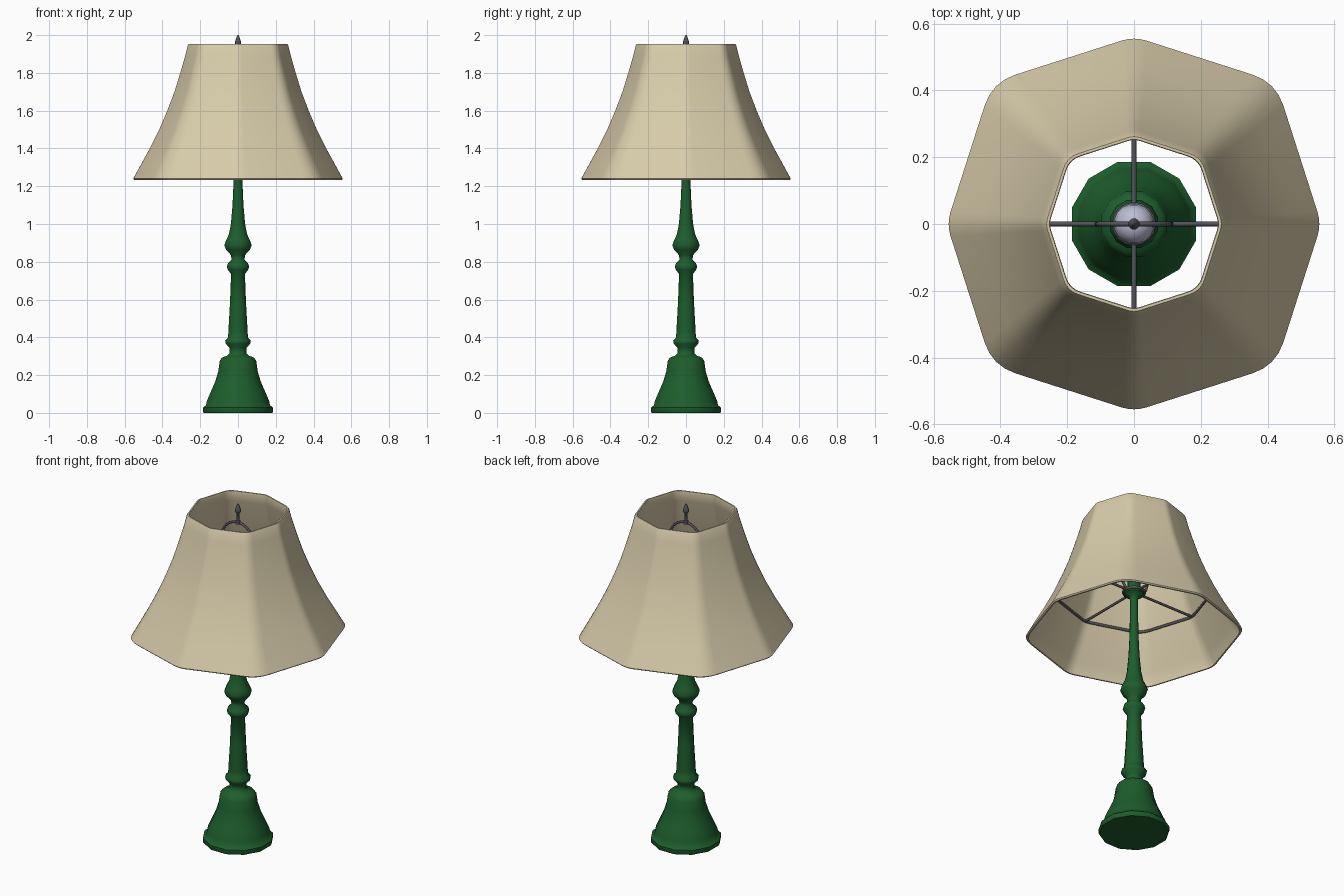
import bpy, bmesh
from math import sin, cos, pi, radians
from mathutils import Vector

if "Cube" in bpy.data.objects:
    bpy.data.objects.remove(bpy.data.objects["Cube"])


def material(name, rgb):
    m = bpy.data.materials.new(name)
    m.diffuse_color = (*rgb, 1)
    m.use_nodes = True
    m.node_tree.nodes["Principled BSDF"].inputs["Base Color"].default_value = m.diffuse_color
    return m


GREEN = material("green_enamel", (0.012, 0.11, 0.025))
CLOTH = material("cream_fabric", (0.68, 0.60, 0.40))
METAL = material("dark_metal", (0.09, 0.09, 0.10))
GLASS = material("bulb_glass", (0.50, 0.50, 0.66))


def finish(name, bm, mat, angle):
    bmesh.ops.recalc_face_normals(bm, faces=bm.faces)
    me = bpy.data.meshes.new(name)
    bm.to_mesh(me)
    bm.free()
    ob = bpy.data.objects.new(name, me)
    bpy.context.collection.objects.link(ob)
    me.materials.append(mat)
    bpy.ops.object.select_all(action='DESELECT')
    ob.select_set(True)
    bpy.context.view_layer.objects.active = ob
    bpy.ops.object.shade_smooth_by_angle(angle=radians(angle))
    return ob


def skin(name, rings, mat, angle=40, closed=False):
    """Bridge equal rings of points; cap the ends unless the loop closes."""
    bm = bmesh.new()
    rows = [[bm.verts.new(p) for p in r] for r in rings]
    n = len(rows[0])
    pairs = list(zip(rows, rows[1:])) + ([(rows[-1], rows[0])] if closed else [])
    for a, b in pairs:
        for i in range(n):
            j = (i + 1) % n
            bm.faces.new((a[i], a[j], b[j], b[i]))
    if not closed:
        bm.faces.new(rows[0])
        bm.faces.new(rows[-1])
    return finish(name, bm, mat, angle)


def lathe(name, profile, mat, sides=12, angle=50):
    turn = [2 * pi * (i + 0.5) / sides for i in range(sides)]
    return skin(name, [[(r * cos(t), r * sin(t), z) for t in turn] for r, z in profile], mat, angle)


def wire(name, points, radius=0.006, cyclic=False):
    cu = bpy.data.curves.new(name, 'CURVE')
    cu.dimensions = '3D'
    cu.bevel_depth = radius
    cu.bevel_resolution = 2
    cu.use_fill_caps = True
    sp = cu.splines.new('POLY')
    sp.points.add(len(points) - 1)
    for p, co in zip(sp.points, points):
        p.co = (*co, 1)
    sp.use_cyclic_u = cyclic
    cu.materials.append(METAL)
    ob = bpy.data.objects.new(name, cu)
    bpy.context.collection.objects.link(ob)
    return ob


# Turned lamp body
lathe("lamp_body", [
    (.188, 0), (.192, .008), (.192, .028), (.176, .04), (.170, .065), (.150, .11), (.125, .165),
    (.108, .22), (.100, .275), (.088, .293), (.062, .302), (.046, .315), (.046, .345),
    (.068, .367), (.070, .382), (.054, .40), (.053, .43), (.044, .58), (.038, .735),
    (.056, .758), (.061, .772), (.056, .79), (.036, .81), (.038, .835), (.066, .865),
    (.075, .888), (.066, .912), (.050, .945), (.039, 1.0), (.030, 1.10), (.024, 1.23),
    (.021, 1.45), (.030, 1.465), (.055, 1.48), (.055, 1.50), (.034, 1.51), (.034, 1.57)], GREEN)

# Light bulb
lathe("bulb", [(.026, 1.56), (.028, 1.59), (.045, 1.63), (.058, 1.67), (.061, 1.70),
               (.056, 1.73), (.042, 1.752), (.022, 1.763), (.006, 1.766)], GLASS, 16)

# Octagonal cross-section with rounded corners, unit = bottom rim
corners = [Vector((cos(k * pi / 4), sin(k * pi / 4))) * (0.605 if k % 2 else 0.565)
           for k in range(8)]


def section(s, z):
    pts = []
    for k, c in enumerate(corners):
        f = 0.075 if k % 2 else 0.04
        a = c + (corners[k - 1] - c).normalized() * f
        b = c + (corners[(k + 1) % 8] - c).normalized() * f
        for i in range(5):
            t = i / 4
            p = a * (1 - t) ** 2 + c * 2 * t * (1 - t) + b * t * t
            pts.append((p.x * s, p.y * s, z))
    return pts


# Bell shade: outer wall up, inner wall down
wall = [(.556, 1.24), (.523, 1.30), (.468, 1.40), (.418, 1.50), (.375, 1.60), (.337, 1.70),
        (.306, 1.80), (.280, 1.89), (.266, 1.948)]
outer = [(.551, 1.234)] + wall + [(.262, 1.954)]
inner = [(.254, 1.954)] + [(r - .014, z) for r, z in reversed(wall)] + [(.543, 1.234)]
skin("shade", [section(r / 0.56, z) for r, z in outer + inner], CLOTH, 40, closed=True)

# Frame ring, hub and spokes carrying the shade
ring_z, ring_r = 1.495, 0.408
wire("frame_ring", section(ring_r / 0.56, ring_z), 0.008, True)
wire("frame_hub", [(.058 * cos(i * pi / 8), .058 * sin(i * pi / 8), ring_z) for i in range(16)],
     0.008, True)
for k in range(4):
    d = Vector((cos(k * pi / 2), sin(k * pi / 2), 0))
    up = Vector((0, 0, ring_z))
    wire(f"frame_spoke_{k + 1}", [d * .05 + up, d * ring_r + up], 0.007)

# Harp arching over the bulb
side = [(.05, 1.495), (.085, 1.54), (.105, 1.62), (.112, 1.70), (.110, 1.77)]
arch = [(.110 * cos(i * pi / 12), 1.77 + .12 * sin(i * pi / 12)) for i in range(1, 12)]
path = side + arch + [(-x, z) for x, z in reversed(side)]
wire("harp", [(x, 0, z) for x, z in path], 0.007)

# Finial on top of the harp
lathe("finial", [(.015, 1.882), (.015, 1.898), (.008, 1.903), (.008, 1.945), (.016, 1.952),
                 (.017, 1.962), (.011, 1.982), (.003, 2.0)], METAL, 12)
